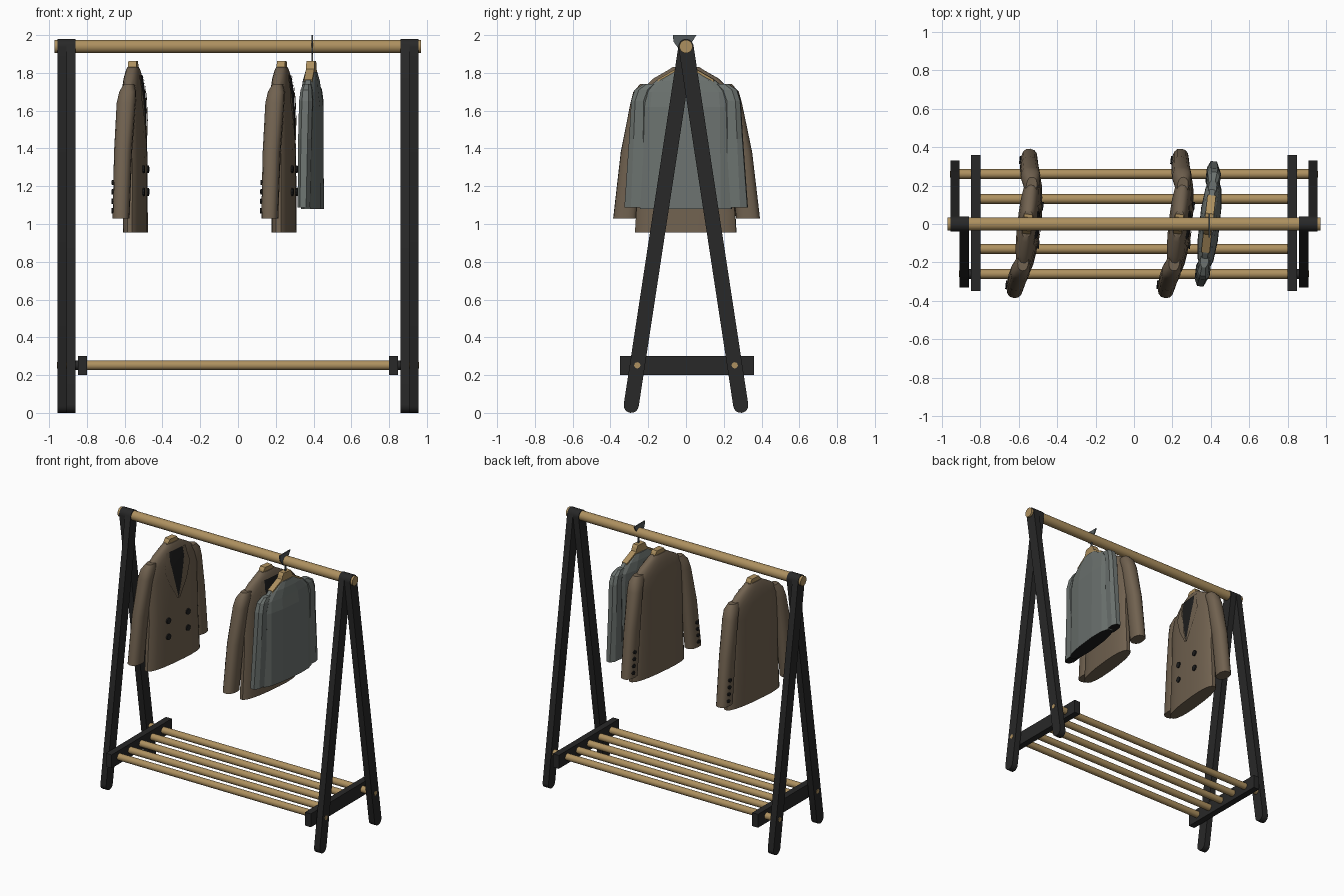
import bpy, bmesh, math
from mathutils import Vector

if "Cube" in bpy.data.objects:
    bpy.data.objects.remove(bpy.data.objects["Cube"])


def material(name, rgb):
    m = bpy.data.materials.new(name)
    m.diffuse_color = (*rgb, 1)
    m.use_nodes = True
    m.node_tree.nodes["Principled BSDF"].inputs["Base Color"].default_value = m.diffuse_color
    return m


WOOD = material("wood", (0.42, 0.28, 0.115))
BLACK = material("black_paint", (0.021, 0.021, 0.021))
BROWN = material("brown_cloth", (0.165, 0.122, 0.08))
GREY = material("grey_cloth", (0.15, 0.17, 0.16))
DARK = material("dark_lining", (0.013, 0.013, 0.013))
STEEL = material("hook_metal", (0.09, 0.105, 0.11))
TILT = -0.11


def finish(name, bm, mats, smooth=True, loc=(0, 0, 0), rot=0.0, recalc=True):
    if recalc:
        bmesh.ops.recalc_face_normals(bm, faces=bm.faces[:])
    me = bpy.data.meshes.new(name)
    bm.to_mesh(me)
    bm.free()
    for m in mats:
        me.materials.append(m)
    if smooth:
        me.shade_smooth()
        me.set_sharp_from_angle(angle=math.radians(35))
    ob = bpy.data.objects.new(name, me)
    ob.location = loc
    ob.rotation_euler.z = rot
    bpy.context.collection.objects.link(ob)
    return ob


def extrude_yz(name, pts, x0, x1, mat, **kw):
    """Prism: a y-z outline extruded along x."""
    bm = bmesh.new()
    a = [bm.verts.new((x0, y, z)) for y, z in pts]
    b = [bm.verts.new((x1, y, z)) for y, z in pts]
    n = len(pts)
    bm.faces.new(a)
    bm.faces.new(b[::-1])
    for i in range(n):
        bm.faces.new((a[i], b[i], b[(i + 1) % n], a[(i + 1) % n]))
    return finish(name, bm, [mat], **kw)


def rod(name, x0, x1, y, z, r, mat, n=16, **kw):
    pts = [(y + r * math.cos(2 * math.pi * i / n), z + r * math.sin(2 * math.pi * i / n)) for i in range(n)]
    return extrude_yz(name, pts, x0, x1, mat, **kw)


def capsule(y0, z0, y1, z1, r, n=8):
    ang = math.atan2(z1 - z0, y1 - y0)
    pts = []
    for cy, cz, start in ((y1, z1, ang - math.pi / 2), (y0, z0, ang + math.pi / 2)):
        for i in range(n + 1):
            t = start + math.pi * i / n
            pts.append((cy + r * math.cos(t), cz + r * math.sin(t)))
    return pts


def spow(v, p):
    return math.copysign(abs(v) ** p, v)


def loft(name, rings, sides, mats, loc, smooth, power=0.8):
    """Horizontal rounded rings (x, y, z, half x, half y); first ring's cap uses the last material."""
    bm = bmesh.new()
    rows = []
    for cx, cy, z, rx, ry in rings:
        rows.append([bm.verts.new((cx + rx * spow(math.cos(a), power), cy + ry * spow(math.sin(a), power), z))
                     for a in (2 * math.pi * (i + 0.5) / sides for i in range(sides))])
    bm.faces.new(rows[0]).material_index = len(mats) - 1
    bm.faces.new(rows[-1])
    for a, b in zip(rows, rows[1:]):
        for i in range(sides):
            j = (i + 1) % sides
            bm.faces.new((a[i], a[j], b[j], b[i]))
    return finish(name, bm, mats, smooth, loc, TILT)


def front_x(rings, y, z, power=0.8):
    """Front surface of a lofted body at y, z."""
    for a, b in zip(rings, rings[1:]):
        if a[2] <= z <= b[2]:
            f = (z - a[2]) / (b[2] - a[2])
            cx, cy, _, rx, ry = [p + (q - p) * f for p, q in zip(a, b)]
            s = min(abs(y) / ry, 1) ** (1 / power)
            return cx + rx * max(0, 1 - s * s) ** (power / 2)
    return 0.05


def patch(name, body, rows, off, mat, loc, cols=6):
    """Thin cloth panel hugging the body front; rows are (z, y0, y1)."""
    bm = bmesh.new()
    g = []
    for z, y0, y1 in rows:
        ys = [y0 + (y1 - y0) * i / cols for i in range(cols + 1)]
        g.append([bm.verts.new((front_x(body, y, z) + off, y, z)) for y in ys])
    for a, b in zip(g, g[1:]):
        for i in range(cols):
            f = bm.faces.new((a[i], a[i + 1], b[i + 1], b[i]))
            f.normal_update()
            if f.normal.x < 0:
                f.normal_flip()
    return finish(name, bm, [mat], True, loc, TILT, recalc=False)


def hanger(name, x):
    half = [(0.035, 1.862), (0.047, 1.845), (0.055, 1.82), (0.15, 1.765), (0.15, 1.74)]
    pts = half + [(-y, z) for y, z in reversed(half)]
    extrude_yz(name, pts, -0.022, 0.022, WOOD, smooth=False, loc=(x, 0, 0), rot=TILT)


# ---- rack frame: mirrored ends ----
for s, side in ((-1, "left"), (1, "right")):
    extrude_yz(side + "_back_leg", capsule(0.29, 0.04, 0, 1.94, 0.04), s * 0.907, s * 0.955, BLACK)
    extrude_yz(side + "_front_leg", capsule(-0.29, 0.04, 0, 1.94, 0.04), s * 0.86, s * 0.907, BLACK)
    extrude_yz(side + "_shelf_plank", [(-0.35, 0.2), (0.36, 0.2), (0.36, 0.3), (-0.35, 0.3)],
               s * 0.8, s * 0.848, BLACK, smooth=False)
    rod(side + "_back_spacer", s * 0.84, s * 0.91, 0.26, 0.252, 0.025, WOOD)
    rod(side + "_front_spacer", s * 0.84, s * 0.865, -0.26, 0.252, 0.025, BLACK)
    rod(side + "_back_bolt", s * 0.9, s * 0.958, 0.258, 0.252, 0.017, WOOD, 8)
    rod(side + "_front_bolt", s * 0.85, s * 0.91, -0.258, 0.252, 0.017, WOOD, 8)

# ---- rail and shelf rods ----
rod("top_rail", -0.972, 0.97, 0, 1.94, 0.035, WOOD, 20)
for i in range(5):
    rod("shelf_rod_%d" % (i + 1), -0.81, 0.81, -0.26 + 0.13 * i, 0.252, 0.025, WOOD)

# ---- brown double-breasted coats ----
body = [(0.012, 0, 0.955, 0.055, 0.272), (0.01, 0, 1.3, 0.057, 0.25), (0.005, 0, 1.6, 0.056, 0.25),
        (0.0, 0, 1.7, 0.052, 0.245), (0.0, 0, 1.77, 0.045, 0.175), (0.0, 0, 1.815, 0.036, 0.095),
        (0.0, 0, 1.832, 0.028, 0.07)]
sleeve = [(-0.028, 0.327, 1.03, 0.044, 0.064), (-0.022, 0.29, 1.38, 0.047, 0.06),
          (-0.01, 0.247, 1.64, 0.05, 0.05), (-0.004, 0.227, 1.70, 0.044, 0.054),
          (0.0, 0.195, 1.74, 0.028, 0.05)]
for k, x in ((1, -0.555), (2, 0.232)):
    loc = (x, 0, 0)
    tag = "brown_coat_%d_" % k
    hanger(tag + "hanger", x)
    loft(tag + "body", body, 20, [BROWN], loc, True)
    patch(tag + "shirt_opening", body, [(1.44, -0.004, 0.004), (1.55, -0.035, 0.035), (1.66, -0.06, 0.06),
                                        (1.72, -0.075, 0.075), (1.785, -0.07, 0.07)], 0.004, DARK, loc)
    for s, side in ((-1, "right"), (1, "left")):
        loft(tag + side + "_sleeve", [(a, s * b, c, d, e) for a, b, c, d, e in sleeve], 14, [BROWN], loc, True)
        # lapel beside the opening
        patch(tag + side + "_lapel", body, [(1.43, s * 0.0, s * 0.012), (1.55, s * 0.034, s * 0.085),
                                            (1.66, s * 0.059, s * 0.13), (1.72, s * 0.074, s * 0.11),
                                            (1.785, s * 0.069, s * 0.1)], 0.008, BROWN, loc, 4)
        # front buttons
        for z in (1.29, 1.17):
            fx = front_x(body, 0.1, z)
            rod(tag + side + "_button", fx - 0.006, fx + 0.008, s * 0.1, z, 0.022, DARK, 10, loc=loc, rot=TILT)
        # cuff buttons on the back of the sleeve
        for i in range(4):
            z = 1.07 + 0.05 * i
            cy = 0.327 - 0.106 * (z - 1.03)
            rod(tag + side + "_cuff_button", -0.078, -0.06, s * (cy + 0.012), z, 0.014, DARK, 8, loc=loc, rot=TILT)

# ---- grey coat, coarser faceted ----
loc = (0.388, 0, 0)
grey_body = [(0.006, 0, 1.08, 0.053, 0.25), (0.004, 0, 1.62, 0.053, 0.245), (0, 0, 1.7, 0.047, 0.235),
             (0, 0, 1.76, 0.04, 0.16), (0, 0, 1.805, 0.03, 0.075)]
grey_sleeve = [(-0.008, 0.255, 1.088, 0.035, 0.077), (-0.004, 0.25, 1.45, 0.038, 0.055),
               (0, 0.245, 1.65, 0.038, 0.048), (0, 0.225, 1.71, 0.032, 0.05), (0, 0.19, 1.74, 0.022, 0.04)]
hanger("grey_coat_hanger", loc[0])
loft("grey_coat_body", grey_body, 12, [GREY, DARK], loc, False)
for s, side in ((-1, "right"), (1, "left")):
    loft("grey_coat_%s_sleeve" % side, [(a, s * b, c, d, e) for a, b, c, d, e in grey_sleeve], 8,
         [GREY, DARK], loc, False)

# ---- flat metal hook over the rail ----
extrude_yz("hanger_hook", [(-0.07, 2.0), (-0.066, 1.965), (-0.03, 1.915), (-0.006, 1.9), (-0.006, 1.85),
                           (0.006, 1.85), (0.006, 1.9), (0.03, 1.96), (0.055, 2.0)],
           -0.004, 0.004, STEEL, smooth=False, loc=(0.392, 0, 0))
